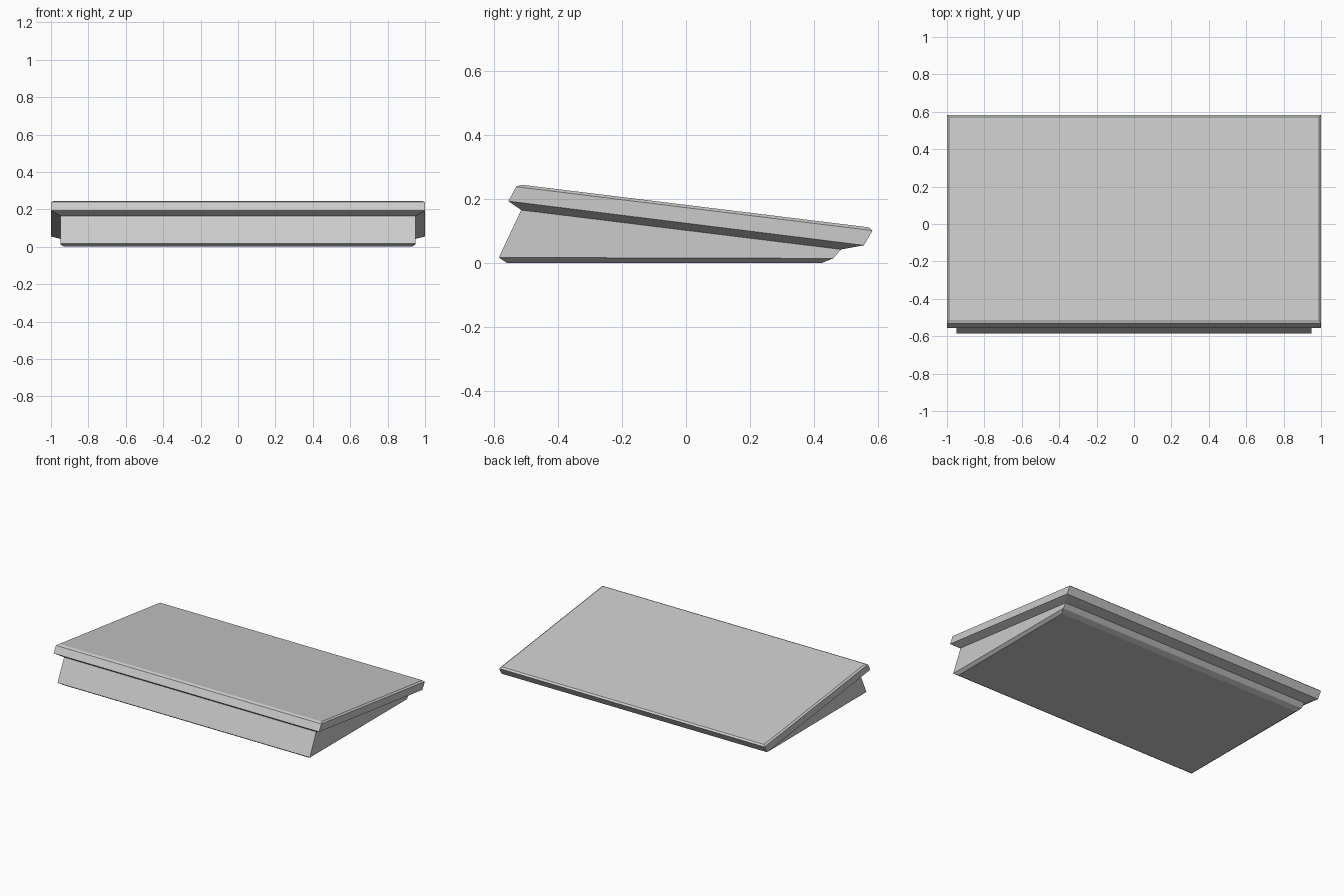
import bpy, bmesh

if "Cube" in bpy.data.objects:
    bpy.data.objects.remove(bpy.data.objects["Cube"])


def loft(name, rings, cap_top=False, cap_bottom=False):
    """Skin rectangular rings: half width, front y, front z, back y, back z."""
    bm = bmesh.new()
    loops = []
    for w, yf, zf, yb, zb in rings:
        corners = [(-w, yf, zf), (w, yf, zf), (w, yb, zb), (-w, yb, zb)]
        loops.append([bm.verts.new(c) for c in corners])
    # rings run from bottom to top, so these faces point outward
    for lo, hi in zip(loops, loops[1:]):
        for i in range(4):
            j = (i + 1) % 4
            bm.faces.new((lo[i], lo[j], hi[j], hi[i]))
    if cap_bottom:
        bm.faces.new(loops[0][::-1])
    if cap_top:
        bm.faces.new(loops[-1])
    mesh = bpy.data.meshes.new(name)
    bm.to_mesh(mesh)
    bm.free()
    obj = bpy.data.objects.new(name, mesh)
    bpy.context.collection.objects.link(obj)
    return obj


# Shared seam where the wedge meets the underside of the slab
seam = (0.95, -0.515, 0.165, 0.485, 0.042)

# Wedge base with chamfered bottom edge
loft("wedge_base", [
    (0.93, -0.56, 0.0, 0.425, 0.0),
    (0.95, -0.585, 0.017, 0.46, 0.014),
    seam,
], cap_bottom=True)

# Tilted top slab: undercut chamfer, rim, small top bevel
loft("top_slab", [
    seam,
    (1.0, -0.555, 0.193, 0.556, 0.055),
    (1.0, -0.531, 0.238, 0.583, 0.101),
    (0.988, -0.512, 0.244, 0.572, 0.111),
], cap_top=True)
